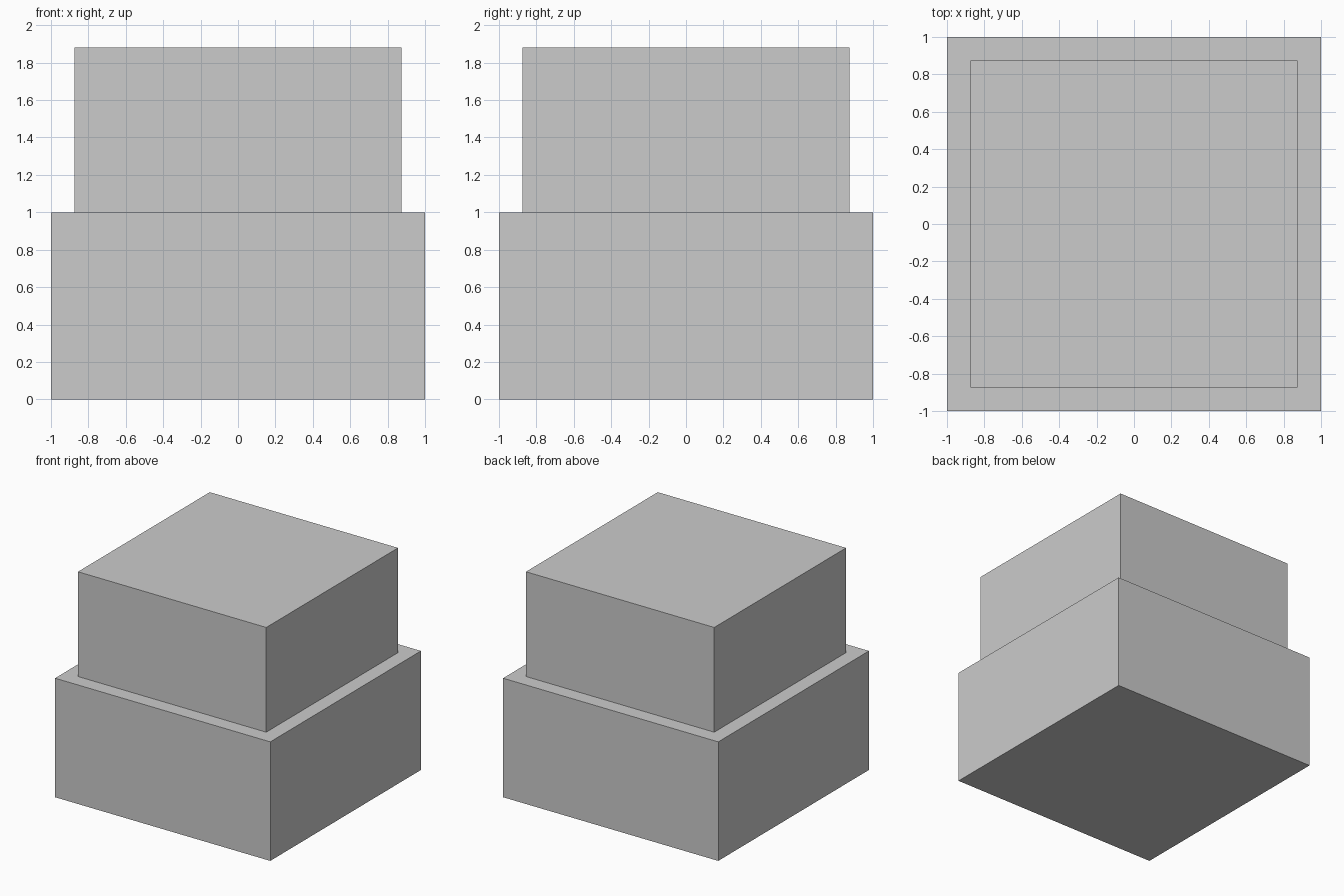
import bpy

if "Cube" in bpy.data.objects:
    bpy.data.objects.remove(bpy.data.objects["Cube"])


def box(name, width, z_bottom, height):
    """Square block centred on the z axis."""
    bpy.ops.mesh.primitive_cube_add(size=1, location=(0, 0, z_bottom + height / 2))
    obj = bpy.context.object
    obj.name = name
    obj.scale = (width, width, height)
    bpy.ops.object.transform_apply(location=False, rotation=False, scale=True)
    return obj


# Wide lower block
box("lower_block", 2.0, 0.0, 1.0)

# Narrower upper block resting on it
box("upper_block", 1.75, 1.0, 0.88)
